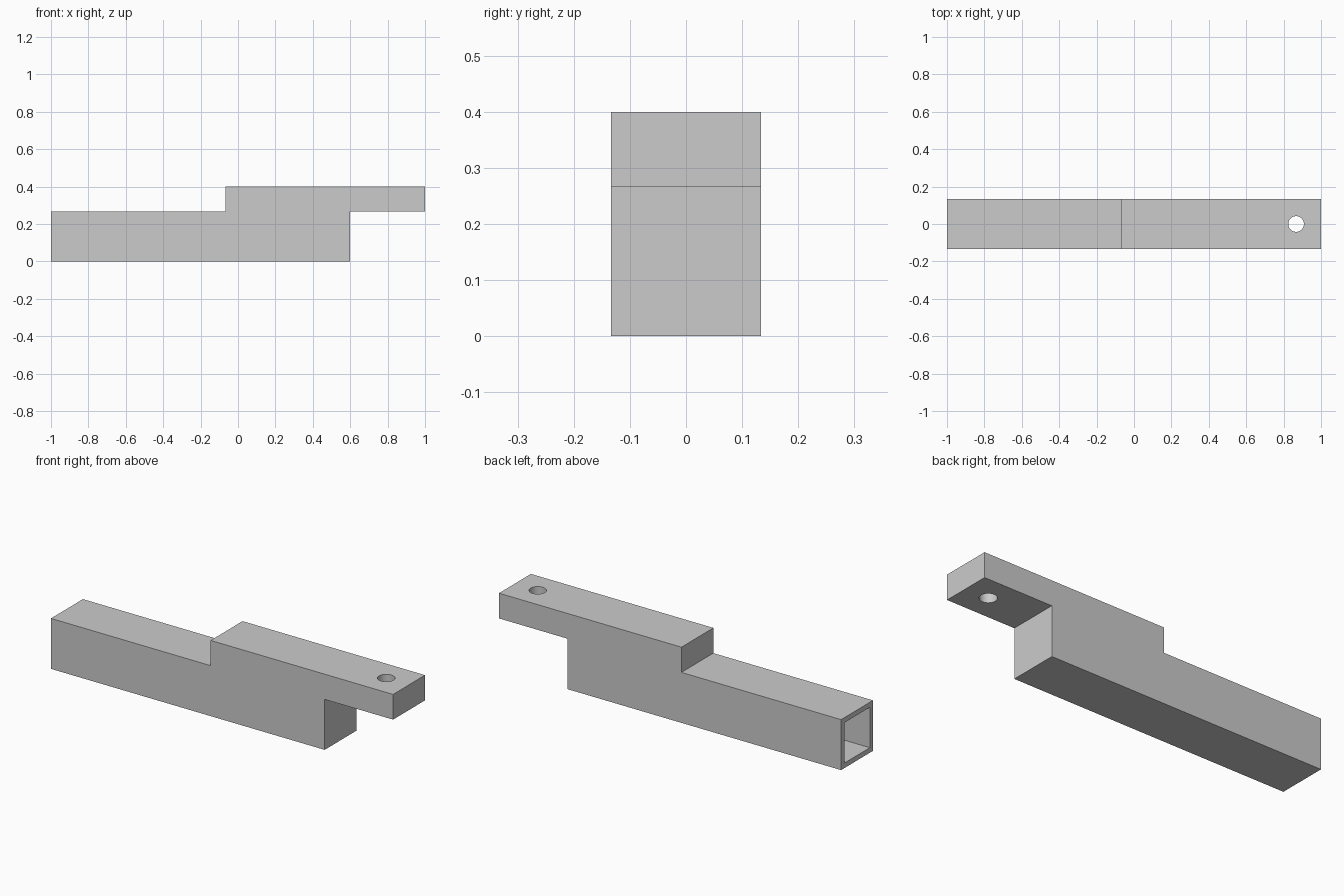
import bpy
import bmesh
from mathutils import Matrix

cube = bpy.data.objects.get("Cube")
if cube:
    bpy.data.objects.remove(cube, do_unlink=True)

HALF_WIDTH = 0.1333
WALL = 0.0267

grey = bpy.data.materials.new("light_grey")
grey.use_nodes = True
colour = (0.6, 0.6, 0.6, 1)
grey.diffuse_color = colour
grey.node_tree.nodes["Principled BSDF"].inputs["Base Color"].default_value = colour


def add_object(name, bm):
    bmesh.ops.recalc_face_normals(bm, faces=bm.faces)
    mesh = bpy.data.meshes.new(name)
    bm.to_mesh(mesh)
    bm.free()
    mesh.materials.append(grey)
    obj = bpy.data.objects.new(name, mesh)
    bpy.context.collection.objects.link(obj)
    return obj


def extrude_profile(name, profile, half_width):
    """Extrude an x-z outline symmetrically along y."""
    bm = bmesh.new()
    face = bm.faces.new([bm.verts.new((x, -half_width, z)) for x, z in profile])
    result = bmesh.ops.extrude_face_region(bm, geom=[face])
    verts = [v for v in result["geom"] if isinstance(v, bmesh.types.BMVert)]
    bmesh.ops.translate(bm, verts=verts, vec=(0, 2 * half_width, 0))
    return add_object(name, bm)


def cut(target, cutter):
    cutter.hide_render = True
    cutter.hide_set(True)
    mod = target.modifiers.new(cutter.name, 'BOOLEAN')
    mod.operation = 'DIFFERENCE'
    mod.solver = 'EXACT'
    mod.object = cutter
    bpy.context.view_layer.objects.active = target
    bpy.ops.object.modifier_apply(modifier=mod.name)
    bpy.data.objects.remove(cutter, do_unlink=True)


# Stepped bar with an overhanging tab
bar = extrude_profile("stepped_bar", [
    (-1, 0), (0.6, 0), (0.6, 0.2667), (1, 0.2667),
    (1, 0.4), (-0.0667, 0.4), (-0.0667, 0.2667), (-1, 0.2667)], HALF_WIDTH)

# Square socket open at the long end
low, high = WALL, 0.2667 - WALL
socket = extrude_profile("socket_cutter", [
    (-1.1, low), (0.6 - WALL, low), (0.6 - WALL, high), (-1.1, high)],
    HALF_WIDTH - WALL)
cut(bar, socket)

# Round bolt hole through the tab
bm = bmesh.new()
bmesh.ops.create_cone(bm, cap_ends=True, segments=48, radius1=0.042, radius2=0.042,
                      depth=0.4, matrix=Matrix.Translation((0.8667, 0, 0.3333)))
cut(bar, add_object("hole_cutter", bm))

# Smooth hole wall, crisp edges elsewhere
bpy.ops.object.select_all(action='DESELECT')
bar.select_set(True)
bpy.context.view_layer.objects.active = bar
bpy.ops.object.shade_smooth_by_angle(angle=0.5)
